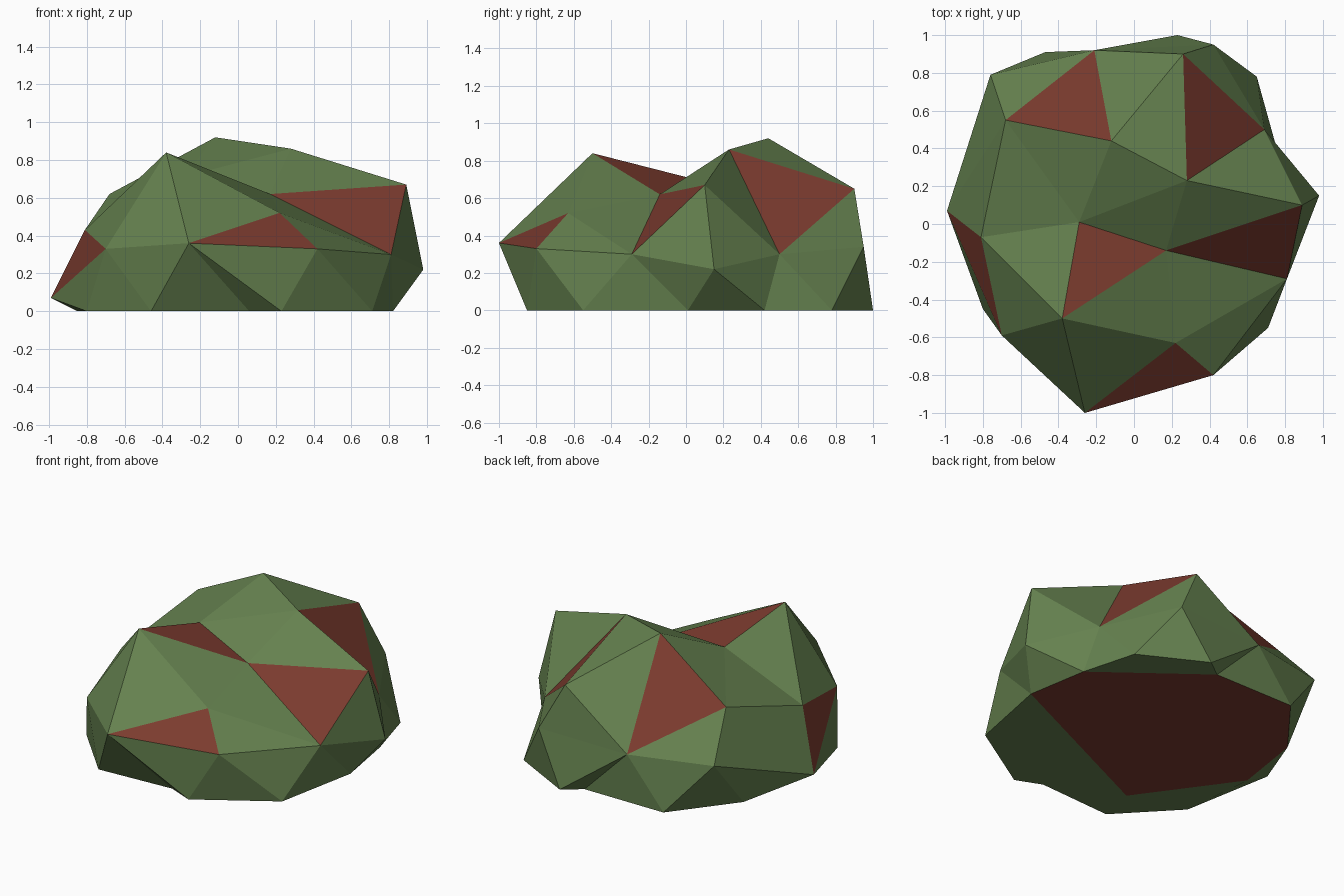
import bpy
import bmesh

cube = bpy.data.objects.get("Cube")
if cube:
    bpy.data.objects.remove(cube, do_unlink=True)


def make_material(name, colour):
    mat = bpy.data.materials.new(name)
    mat.use_nodes = True
    rgba = (*colour, 1)
    mat.diffuse_color = rgba
    mat.node_tree.nodes["Principled BSDF"].inputs["Base Color"].default_value = rgba
    return mat


# Corners of the faceted boulder above the ground
UPPER = {
    "A": (-.26, -1, .36), "B": (.42, -.8, .33), "D": (.81, -.29, .3),
    "E": (.89, .1, .67), "F": (.98, .15, .22), "H": (.69, .5, .3),
    "J": (.42, .95, .34), "L": (.26, .9, .65), "M": (-.21, .92, .32),
    "O": (-.76, .79, .34), "P": (-.68, .55, .62), "Q": (-.12, .44, .92),
    "R": (.28, .23, .86), "S": (-.29, .01, .71), "T": (.17, -.14, .62),
    "U": (-.38, -.5, .84), "V": (.22, -.63, .52), "W": (-.99, .07, .07),
    "X": (-.81, -.07, .43), "Y": (-.7, -.59, .33),
}

# Corners of the flat underside
GROUND = {
    "a": (-.8, -.45), "b": (-.46, -.81), "c": (.06, -.78), "d": (.23, -.85),
    "e": (.71, -.55), "f": (.82, .01), "g": (.75, .42), "h": (.65, .78),
    "i": (.23, 1), "j": (.11, .91), "k": (-.47, .91), "l": (-.78, .51),
    "m": (-.85, .05), "n": (-.41, -.56),
}

# Each fan is a hub corner followed by the corners around it
FANS = ["QPMLRSP", "RLHETS", "TEDVUS", "UVAYXS", "PSXWOM", "WXYamlO", "OlkM",
        "MkjiJL", "JihHL", "HhgFE", "FgfDE", "DfeBV", "BedAV", "AdcbY", "Yba"]
UNDERSIDE = ["gjklmnf", "ghij", "fncd", "fde", "nmab", "nbc"]
RUST_FACES = {"QPM", "RLH", "TED", "TUS", "WXY", "BAV", "gjklmnf"}

bm = bmesh.new()
corners = {name: bm.verts.new(p) for name, p in UPPER.items()}
corners.update({name: bm.verts.new((x, y, 0)) for name, (x, y) in GROUND.items()})


def add_face(names):
    face = bm.faces.new([corners[n] for n in names])
    face.material_index = 1 if names in RUST_FACES else 0
    face.smooth = False


# Faceted sides and top
for fan in FANS:
    hub, rim = fan[0], fan[1:]
    for first, second in zip(rim, rim[1:]):
        add_face(hub + first + second)

# Flat underside
for names in UNDERSIDE:
    add_face(names)

bmesh.ops.recalc_face_normals(bm, faces=bm.faces[:])

mesh = bpy.data.meshes.new("boulder")
bm.to_mesh(mesh)
bm.free()
mesh.materials.append(make_material("moss green", (.13, .22, .078)))
mesh.materials.append(make_material("rust red", (.2, .044, .028)))

boulder = bpy.data.objects.new("boulder", mesh)
bpy.context.scene.collection.objects.link(boulder)
